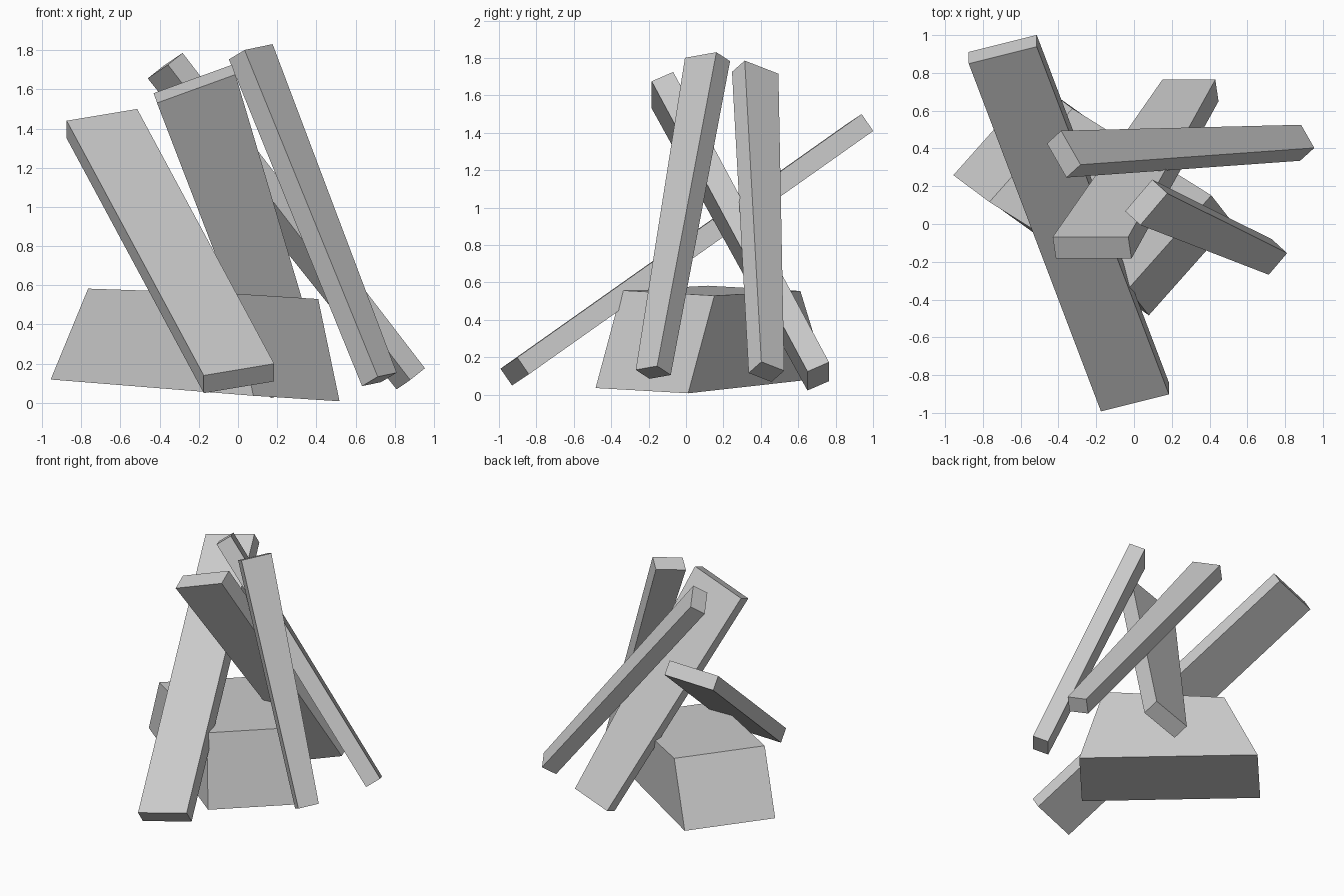
import bpy
import bmesh
from mathutils import Vector

cube = bpy.data.objects.get("Cube")
if cube:
    bpy.data.objects.remove(cube, do_unlink=True)

grey = bpy.data.materials.new("plain grey")
grey.use_nodes = True
colour = (0.6, 0.6, 0.6, 1)
grey.diffuse_color = colour
grey.node_tree.nodes["Principled BSDF"].inputs["Base Color"].default_value = colour


def beam(name, start, end, across, depth, taper=1.0, end_across=None):
    """Four-sided beam from start to end; its width shrinks by taper at the end."""
    across, depth = Vector(across), Vector(depth)
    far = Vector(end_across) if end_across else across * taper
    bm = bmesh.new()
    rings = []
    for centre, wide in ((Vector(start), across), (Vector(end), far)):
        rings.append([bm.verts.new(centre + wide * a + depth * d)
                      for a, d in ((-.5, -.5), (.5, -.5), (.5, .5), (-.5, .5))])
    low, high = rings
    bm.faces.new(low)
    bm.faces.new(high)
    for i in range(4):
        j = (i + 1) % 4
        bm.faces.new((low[i], low[j], high[j], high[i]))
    bmesh.ops.recalc_face_normals(bm, faces=bm.faces)
    mesh = bpy.data.meshes.new(name)
    bm.to_mesh(mesh)
    bm.free()
    mesh.materials.append(grey)
    bpy.context.collection.objects.link(bpy.data.objects.new(name, mesh))


# Tapered block at the bottom
beam("base_block", (-.219, .135, .063), (-.178, .134, .556),
     (1.035, -.742, -.083), (.44, .495, -.028), end_across=(.735, -.46, -.025))

# Wide even plank leaning to the back
beam("wide_plank", (.005, -.916, .124), (-.695, .925, 1.425),
     (.36, .09, .06), (0, .062, -.09))

# Wide tapered plank leaning to the front
beam("tapered_plank", (-.222, -.126, 1.628), (.299, .707, .098),
     (.4, 0, .145), (.017, -.115, -.05), .7)

# Two narrow tapered beams leaning on the side
beam("front_beam", (.065, .115, 1.792), (.722, -.175, .119),
     (.143, .168, .03), (.08, -.073, .048), .68)
beam("back_beam", (-.372, .37, 1.721), (.882, .43, .122),
     (-.103, .18, -.07), (.075, .068, .06), .68)
